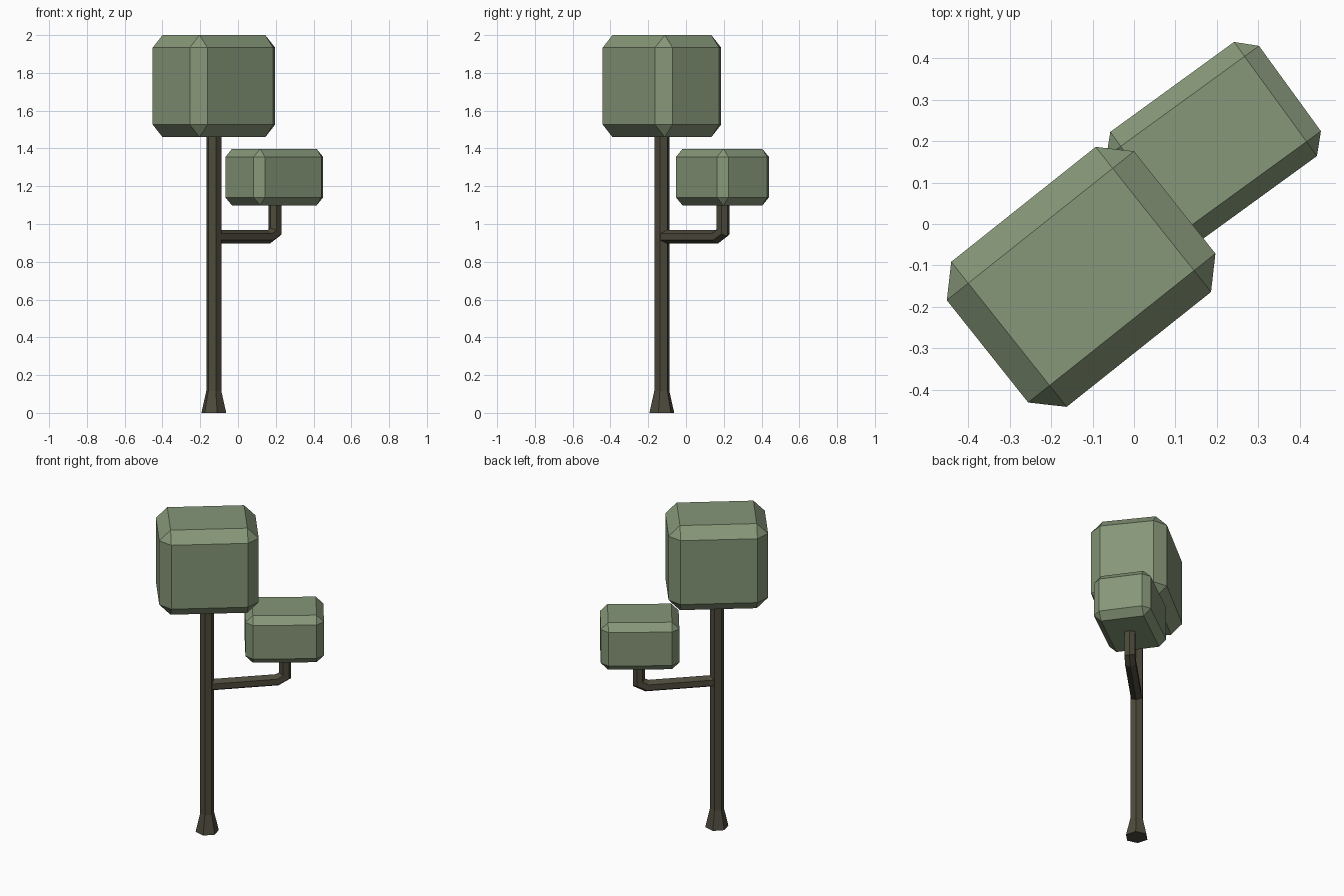
import bpy, bmesh
from math import cos, sin, pi, radians
from mathutils import Vector

if "Cube" in bpy.data.objects:
    bpy.data.objects.remove(bpy.data.objects["Cube"])


def material(name, color):
    m = bpy.data.materials.new(name)
    m.diffuse_color = (*color, 1)
    m.use_nodes = True
    m.node_tree.nodes["Principled BSDF"].inputs["Base Color"].default_value = m.diffuse_color
    return m


LEAF = material("leaf_green", (0.24, 0.31, 0.19))
BARK = material("bark_brown", (0.075, 0.068, 0.045))

TRUNK = Vector((-0.128, -0.128, 0))              # trunk foot
OUT = Vector((cos(pi / 4), sin(pi / 4), 0))      # branch direction
SIDE = Vector((-OUT.y, OUT.x, 0))
UP = Vector((0, 0, 1))


def finish(bm, name, mat):
    bmesh.ops.recalc_face_normals(bm, faces=bm.faces)
    me = bpy.data.meshes.new(name)
    bm.to_mesh(me)
    bm.free()
    me.materials.append(mat)
    ob = bpy.data.objects.new(name, me)
    bpy.context.collection.objects.link(ob)
    return ob


def tube(name, path, sides=6):
    """Mitred hexagonal tube; path holds (distance out, height, radius)."""
    bm = bmesh.new()
    pts = [Vector((d, z)) for d, z, _ in path]
    rings = []
    for i, p in enumerate(pts):
        a = (p - pts[i - 1]).normalized() if i else (pts[1] - p).normalized()
        b = (pts[i + 1] - p).normalized() if i + 1 < len(pts) else a
        t = (a + b).normalized()
        n = (OUT * t.y - UP * t.x) / t.dot(a)
        c, r = TRUNK + OUT * p.x + UP * p.y, path[i][2]
        rings.append([bm.verts.new(c + r * (n * cos(2 * pi * k / sides) + SIDE * sin(2 * pi * k / sides)))
                      for k in range(sides)])
    for lo, hi in zip(rings, rings[1:]):
        for k in range(sides):
            j = (k + 1) % sides
            bm.faces.new((lo[k], lo[j], hi[j], hi[k]))
    bm.faces.new(rings[0])
    bm.faces.new(rings[-1])
    return finish(bm, name, BARK)


def crown(name, center, size, angle, chamfer):
    """Box of leaves with chamfered edges."""
    bm = bmesh.new()
    bmesh.ops.create_cube(bm, size=1)
    bmesh.ops.scale(bm, vec=size, verts=bm.verts)
    bmesh.ops.bevel(bm, geom=bm.edges[:], offset=chamfer, segments=1, affect='EDGES')
    ob = finish(bm, name, LEAF)
    ob.location = center
    ob.rotation_euler.z = radians(angle)
    return ob


# Trunk with flared foot
tube("trunk", [(0, 0, 0.068), (0, 0.117, 0.041), (0, 1.5, 0.041)])

# Side branch with chamfered elbow
tube("side_branch", [(0, 0.932, 0.036), (0.41, 0.932, 0.036),
                     (0.458, 0.957, 0.035), (0.458, 1.13, 0.035)])

# Leaf crowns
crown("large_crown", (-0.1275, -0.1275, 1.73), (0.577, 0.447, 0.54), 38.5, 0.066)
crown("small_crown", (0.192, 0.193, 1.248), (0.455, 0.34, 0.30), 36, 0.043)
